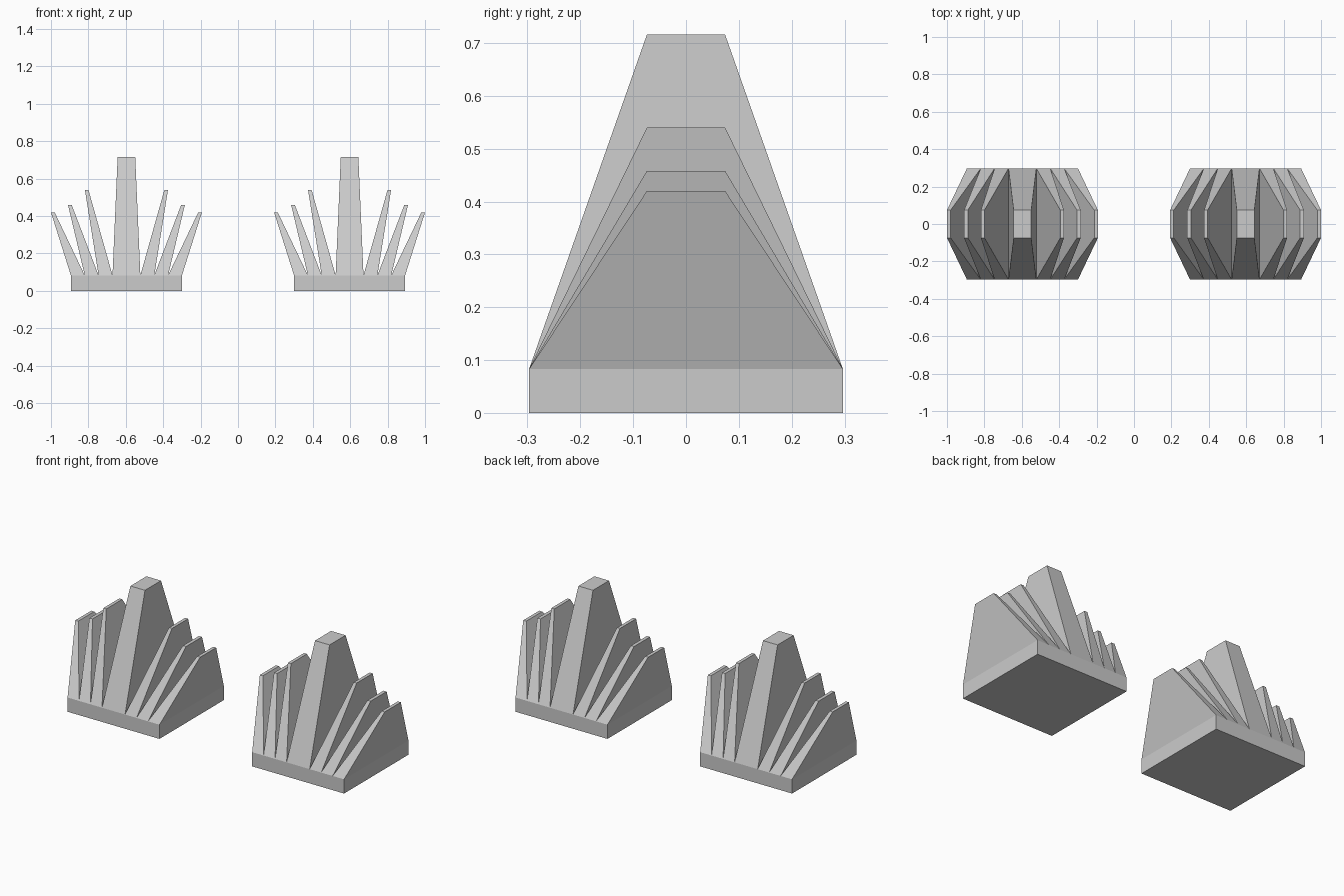
import bpy, bmesh

if "Cube" in bpy.data.objects:
    bpy.data.objects.remove(bpy.data.objects["Cube"])

CENTRE, HALF, BASE_H, TIP_Y = 0.5965, 0.297, 0.083, 0.074
# spikes: base x range, tip x range, tip height (measured from the cluster centre)
SIDE = [(0.0745, 0.149, 0.203, 0.222, 0.54),
        (0.149, 0.223, 0.292, 0.312, 0.458),
        (0.223, HALF, 0.384, 0.4035, 0.42)]
SPIKES = [(-0.0745, 0.0745, -0.047, 0.047, 0.716)] + SIDE
SPIKES += [(-b, -a, -d, -c, h) for a, b, c, d, h in SIDE]


def ring(bm, x0, x1, y, z):
    return [bm.verts.new(p) for p in ((x0, -y, z), (x1, -y, z), (x1, y, z), (x0, y, z))]


def frustum(bm, low, high, cap):
    """Side walls between two rings plus one cap."""
    for i in range(4):
        j = (i + 1) % 4
        bm.faces.new((low[i], low[j], high[j], high[i]))
    bm.faces.new(cap)


def spiked_block(name, x):
    bm = bmesh.new()
    # square base, open on top where the spikes cover it
    low = ring(bm, -HALF, HALF, HALF, 0)
    frustum(bm, low, ring(bm, -HALF, HALF, HALF, BASE_H), low[::-1])
    # fan of tapered spikes
    for a, b, c, d, h in SPIKES:
        tip = ring(bm, c, d, TIP_Y, h)
        frustum(bm, ring(bm, a, b, HALF, BASE_H), tip, tip)
    bmesh.ops.remove_doubles(bm, verts=bm.verts, dist=0.0005)
    mesh = bpy.data.meshes.new(name)
    bm.to_mesh(mesh)
    bm.free()
    obj = bpy.data.objects.new(name, mesh)
    obj.location.x = x
    bpy.context.collection.objects.link(obj)


spiked_block("left_spiked_block", -CENTRE)
spiked_block("right_spiked_block", CENTRE)
